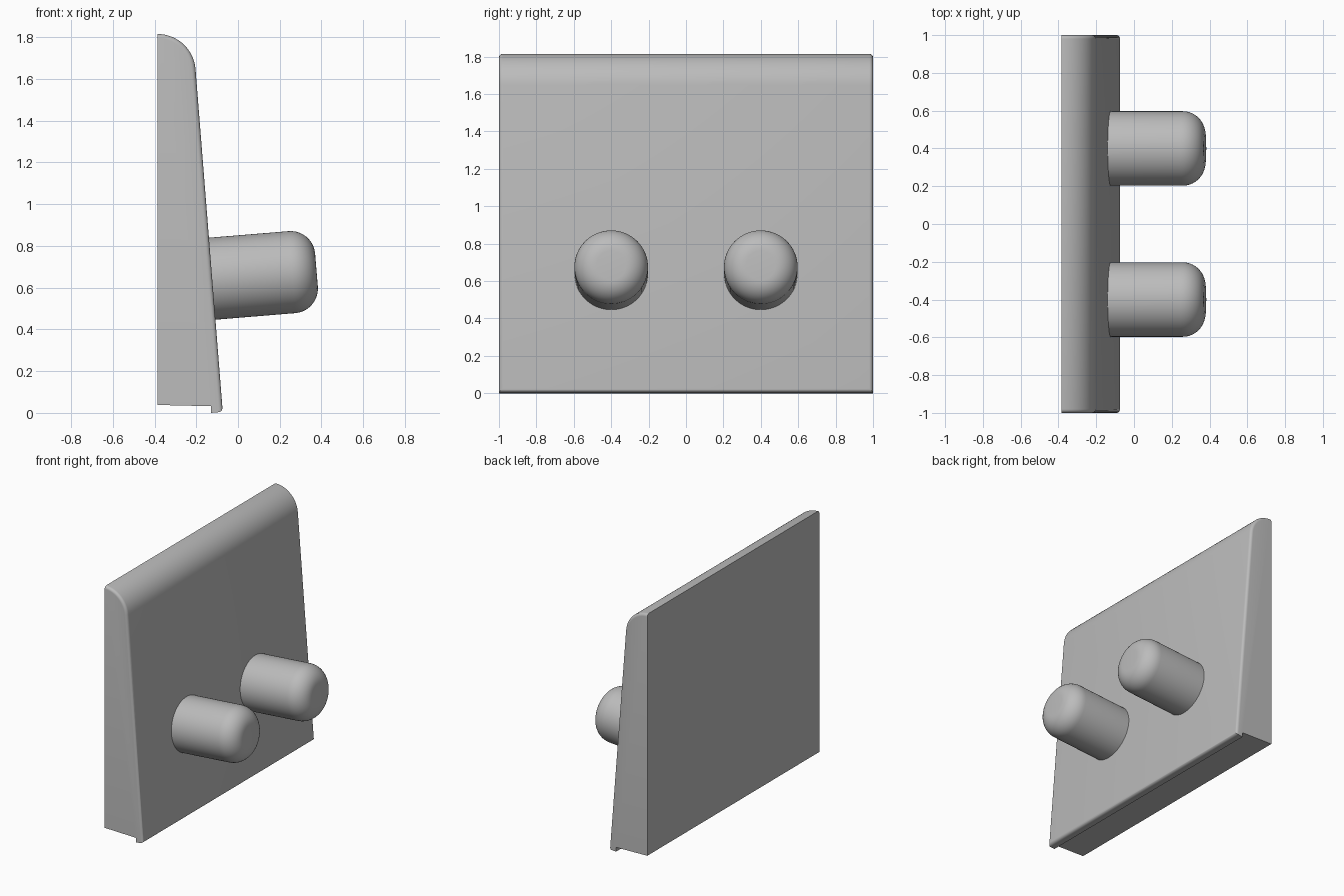
import bpy
import bmesh
from math import sin, cos, radians
from mathutils import Matrix, Vector

default = bpy.data.objects.get("Cube")
if default:
    bpy.data.objects.remove(default, do_unlink=True)

TILT = radians(4.7)      # lean of the front face
HALF_WIDTH = 1.0
BACK_X = -0.385

grey = bpy.data.materials.new("light_grey")
grey.use_nodes = True
colour = (0.5, 0.5, 0.5, 1)
grey.diffuse_color = colour
grey.node_tree.nodes["Principled BSDF"].inputs["Base Color"].default_value = colour


def finish(bm, name):
    bmesh.ops.recalc_face_normals(bm, faces=bm.faces)
    mesh = bpy.data.meshes.new(name)
    bm.to_mesh(mesh)
    bm.free()
    obj = bpy.data.objects.new(name, mesh)
    bpy.context.collection.objects.link(obj)
    mesh.materials.append(grey)
    bpy.ops.object.select_all(action="DESELECT")
    obj.select_set(True)
    bpy.context.view_layer.objects.active = obj
    bpy.ops.object.shade_smooth_by_angle(angle=radians(30))
    return obj


# Wedge panel: rounded top, leaning front, small lip under the front edge
def make_panel():
    radius, steps = 0.182, 16
    centre_z = 1.815 - radius
    front = []
    for i in range(steps + 1):
        a = radians(90) + (TILT - radians(90)) * i / steps
        front.append((BACK_X + radius * cos(a), centre_z + radius * sin(a)))
    front.append((-0.073, 0.005))
    rear = [(-0.13, 0.0), (-0.13, 0.032), (BACK_X, 0.038)]

    bm = bmesh.new()
    verts = [bm.verts.new((x, -HALF_WIDTH, z)) for x, z in front + rear]
    face = bm.faces.new(verts)
    made = bmesh.ops.extrude_face_region(bm, geom=[face])["geom"]
    far = [g for g in made if isinstance(g, bmesh.types.BMVert)]
    bmesh.ops.translate(bm, verts=far, vec=(0, 2 * HALF_WIDTH, 0))

    # Round the side edges of the front and its bottom edge
    def on_front(v):
        return any(abs(v.co.x - x) + abs(v.co.z - z) < 1e-4 for x, z in front)

    def rounded(e):
        a, b = e.verts
        if not (on_front(a) and on_front(b)):
            return False
        along_side = abs(a.co.y - b.co.y) < 1e-4
        return along_side or max(a.co.z, b.co.z) < 0.01

    edges = [e for e in bm.edges if rounded(e)]
    bmesh.ops.bevel(bm, geom=edges, offset=0.02, offset_type="OFFSET",
                    segments=5, profile=0.5, affect="EDGES",
                    clamp_overlap=False)
    return finish(bm, "wedge_panel")


# Round peg with a softened end, square to the leaning front
def make_peg(name, y):
    length = 0.55
    bm = bmesh.new()
    bmesh.ops.create_cone(bm, cap_ends=True, segments=64, radius1=0.197,
                          radius2=0.197, depth=length)
    rim = [e for e in bm.edges if all(v.co.z > 0 for v in e.verts)]
    bmesh.ops.bevel(bm, geom=rim, offset=0.118, offset_type="OFFSET",
                    segments=10, profile=0.5, affect="EDGES")
    axis = Vector((cos(TILT), 0, sin(TILT)))
    middle = Vector((0.376, y, 0.684)) - axis * length / 2
    turn = Matrix.Rotation(radians(90) - TILT, 4, "Y")
    bmesh.ops.transform(bm, matrix=Matrix.Translation(middle) @ turn,
                        verts=bm.verts)
    return finish(bm, name)


make_panel()
make_peg("front_peg", -0.4)
make_peg("rear_peg", 0.4)
